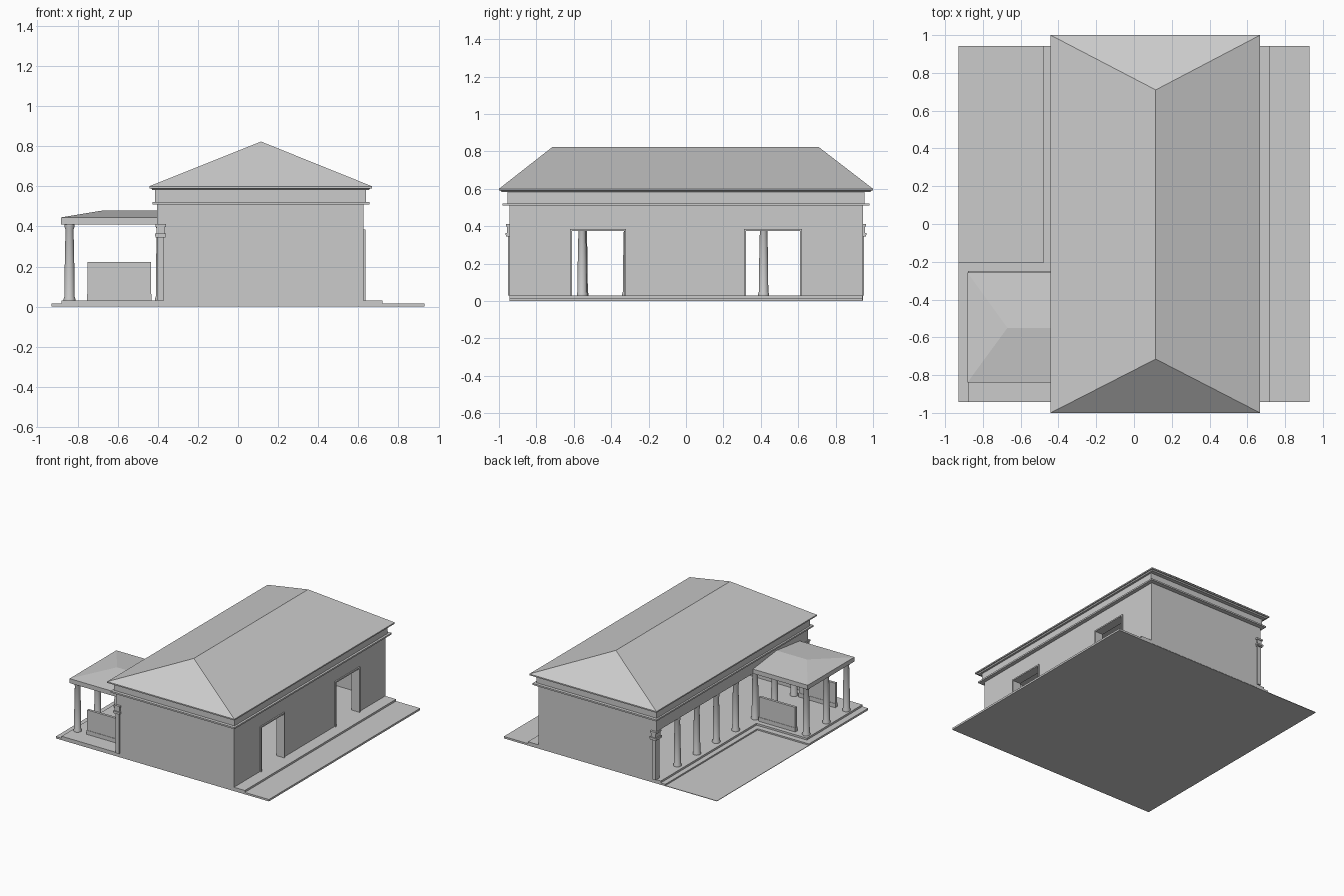
import bpy, bmesh, math

if "Cube" in bpy.data.objects:
    bpy.data.objects.remove(bpy.data.objects["Cube"])


def finish(bm, name):
    bmesh.ops.recalc_face_normals(bm, faces=bm.faces)
    me = bpy.data.meshes.new(name)
    bm.to_mesh(me)
    bm.free()
    ob = bpy.data.objects.new(name, me)
    bpy.context.collection.objects.link(ob)
    return ob


def box(name, x, y, z):
    bm = bmesh.new()
    bmesh.ops.create_cube(bm, size=1)
    for v in bm.verts:
        v.co = [(r[0] + r[1]) / 2 + c * (r[1] - r[0]) for c, r in zip(v.co, (x, y, z))]
    return finish(bm, name)


def prism(name, outline, z0, z1):
    bm = bmesh.new()
    f = bm.faces.new([bm.verts.new((x, y, z0)) for x, y in outline])
    top = bmesh.ops.extrude_face_region(bm, geom=[f])['geom']
    for v in top:
        if isinstance(v, bmesh.types.BMVert):
            v.co.z = z1
    return finish(bm, name)


def ring(name, x0, x1, y, z0, z1, t):
    # hollow rectangular band
    bm = bmesh.new()
    loops = []
    for d, z in ((0, z0), (0, z1), (t, z1), (t, z0)):
        loops.append([bm.verts.new(p) for p in ((x0 + d, -y + d, z), (x1 - d, -y + d, z),
                                                (x1 - d, y - d, z), (x0 + d, y - d, z))])
    for a in range(4):
        p, q = loops[a], loops[(a + 1) % 4]
        for i in range(4):
            j = (i + 1) % 4
            bm.faces.new((p[i], p[j], q[j], q[i]))
    return finish(bm, name)


def hip(name, x, y, z0, z1, z2, ridge, inset):
    # eave band with a hipped top meeting at a ridge
    bm = bmesh.new()

    def rect(d, z):
        return [bm.verts.new(p) for p in ((x[0] + d, y[0] + d, z), (x[1] - d, y[0] + d, z),
                                          (x[1] - d, y[1] - d, z), (x[0] + d, y[1] - d, z))]
    lo, hi = rect(inset, z0), rect(0, z1)
    bm.faces.new(lo)
    for i in range(4):
        j = (i + 1) % 4
        bm.faces.new((lo[i], lo[j], hi[j], hi[i]))
    a, b = [bm.verts.new((*p, z2)) for p in ridge]
    if abs(a.co.x - b.co.x) < 1e-4:      # ridge along y
        faces = ((hi[0], hi[1], a), (hi[1], hi[2], b, a), (hi[2], hi[3], b), (hi[3], hi[0], a, b))
    else:                                # ridge along x
        faces = ((hi[3], hi[0], a), (hi[0], hi[1], b, a), (hi[1], hi[2], b), (hi[2], hi[3], a, b))
    for f in faces:
        bm.faces.new(f)
    return finish(bm, name)


def column(name, x, y):
    # tapered round column, turned from a profile
    prof = [(0.029, 0.03), (0.029, 0.04), (0.025, 0.05), (0.024, 0.2),
            (0.02, 0.385), (0.024, 0.395), (0.024, 0.412)]
    bm = bmesh.new()
    n = 20
    rows = [[bm.verts.new((x + r * math.cos(2 * math.pi * i / n),
                           y + r * math.sin(2 * math.pi * i / n), z)) for i in range(n)]
            for r, z in prof]
    for p, q in zip(rows, rows[1:]):
        for i in range(n):
            j = (i + 1) % n
            bm.faces.new((p[i], p[j], q[j], q[i]))
    bm.faces.new(rows[0])
    bm.faces.new(rows[-1])
    ob = finish(bm, name)
    bpy.context.view_layer.objects.active = ob
    ob.select_set(True)
    bpy.ops.object.shade_smooth_by_angle(angle=math.radians(35))
    ob.select_set(False)


def ell(xl, xn, xr, yn):
    return [(xl, -.943), (xr, -.943), (xr, .943), (xn, .943), (xn, yn), (xl, yn)]


# Courtyard paving and the two L-shaped steps
box("courtyard_paving", (-.93, -.47), (-.21, .943), (0, .004))
prism("lower_step", ell(-.93, -.48, .93, -.205), 0, .015)
prism("upper_step", ell(-.88, -.44, .72, -.25), .015, .03)

# End walls and the east wall with two doorways
W = .06
for s, n in ((-1, "front"), (1, "back")):
    box(n + "_wall", (-.37, .625), sorted((s * .945, s * (.945 - W))), (.002, .52))
doors = ((-.61, -.33), (.32, .61))
edges = [-.9, -.61, -.33, .32, .61, .9]
for i in range(0, 6, 2):
    box("east_wall_pier", (.625 - W, .625), (edges[i], edges[i + 1]), (.02, .375))
box("east_wall_top", (.625 - W, .625), (-.9, .9), (.375, .52))

# Thin door surrounds
for a, b in doors:
    for p, q in ((a - .01, a), (b, b + .01)):
        box("door_jamb", (.62, .635), (p, q), (.03, .385))
    box("door_lintel", (.62, .635), (a, b), (.375, .385))

# Beam over the colonnade, cornice bands and main roof
box("colonnade_beam", (-.405, -.36), (-.945, .945), (.41, .52))
ring("lower_cornice", -.427, .655, .98, .51, .522, .09)
ring("frieze", -.413, .638, .955, .522, .585, .06)
hip("main_roof", (-.442, .668), (-1, 1), .582, .6, .823, ((.115, -.715), (.115, .71)), .015)
ring("eave_edge", -.442, .668, 1, .59, .6, .03)

# Corner pilasters with moulded capitals
for s in (-1, 1):
    for h, out, z in ((.016, .953, (.03, .345)), (.025, .963, (.345, .353)),
                      (.028, .966, (.353, .365)), (.02, .957, (.365, .398)),
                      (.026, .963, (.398, .411))):
        box("corner_pilaster", (-.386 - h, -.386 + h), sorted((s * out, s * (.92 - h))), z)

# Colonnade and porch columns
for i in range(7):
    column("colonnade_column", -.385, .6575 - .2425 * i)
for y in (-.30, -.55, -.80):
    column("porch_column", -.84, y)

# Porch parapets and hipped porch roof
for y in (-.30, -.80):
    box("parapet_base", (-.752, -.432), (y - .013, y + .013), (.03, .062))
    box("parapet_panel", (-.75, -.434), (y - .01, y + .01), (.062, .222))
box("porch_beam", (-.882, -.395), (-.84, -.257), (.41, .43))
hip("porch_roof", (-.882, -.395), (-.84, -.257), .43, .445, .48,
    ((-.67, -.55), (-.395, -.55)), 0)
